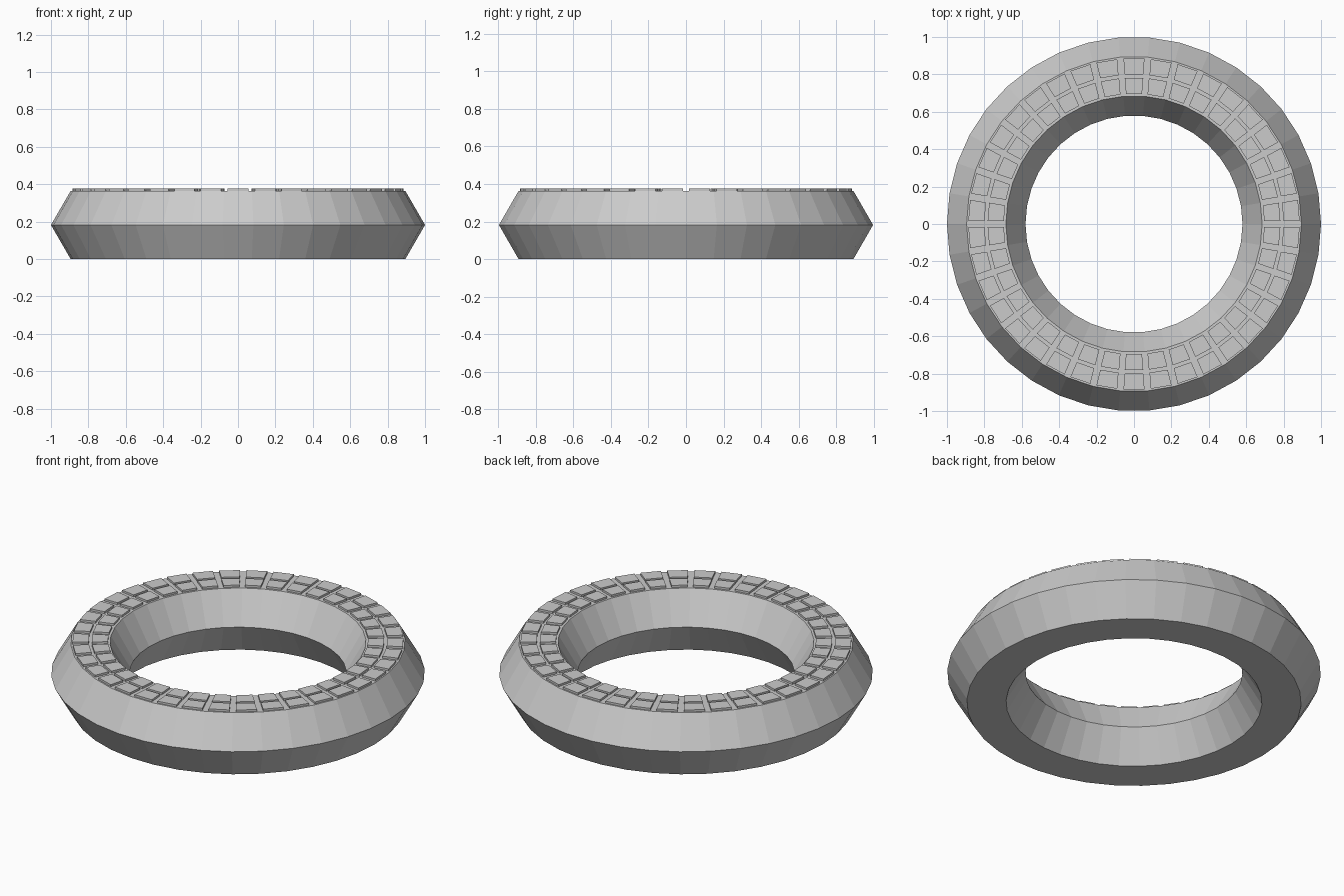
import bpy, bmesh, math
from math import sin, cos, pi

if "Cube" in bpy.data.objects:
    bpy.data.objects.remove(bpy.data.objects["Cube"])

SIDES = 38                 # segments round the ring
MAJOR, MINOR = 0.79, 0.21  # hexagonal tube
HALF_H = MINOR * sin(pi / 3)
TOP = 2 * HALF_H
TILE_TOP = TOP + 0.012

grey = bpy.data.materials.new("stone_grey")
grey.diffuse_color = (0.6, 0.6, 0.6, 1)
grey.use_nodes = True
grey.node_tree.nodes["Principled BSDF"].inputs["Base Color"].default_value = grey.diffuse_color


def finish(name, bm):
    bmesh.ops.recalc_face_normals(bm, faces=bm.faces)
    me = bpy.data.meshes.new(name)
    bm.to_mesh(me)
    bm.free()
    me.materials.append(grey)
    ob = bpy.data.objects.new(name, me)
    bpy.context.collection.objects.link(ob)
    return ob


# ring body: six-sided tube swept round, standing on its flat side
bm = bmesh.new()
loops = []
for i in range(SIDES):
    a = 2 * pi * i / SIDES
    loop = []
    for j in range(6):
        t = j * pi / 3
        r = MAJOR + MINOR * cos(t)
        loop.append(bm.verts.new((r * cos(a), r * sin(a), HALF_H + MINOR * sin(t))))
    loops.append(loop)
for i in range(SIDES):
    p, q = loops[i], loops[(i + 1) % SIDES]
    for j in range(6):
        k = (j + 1) % 6
        bm.faces.new((p[j], q[j], q[k], p[k]))
finish("ring_body", bm)


# raised tiles: two rows, one pair per ring segment
def tile_row(name, r0, r1, gap):
    bm = bmesh.new()
    for i in range(SIDES):
        a = 2 * pi * (i + 0.5) / SIDES
        corners = []
        for r, s in ((r0, -1), (r1, -1), (r1, 1), (r0, 1)):
            w = s * (r * math.tan(pi / SIDES) - gap / 2)
            corners.append((r * cos(a) - w * sin(a), r * sin(a) + w * cos(a)))
        low = [bm.verts.new((x, y, TOP - 0.004)) for x, y in corners]
        high = [bm.verts.new((x, y, TILE_TOP)) for x, y in corners]
        bm.faces.new(high)
        bm.faces.new(low[::-1])
        for j in range(4):
            k = (j + 1) % 4
            bm.faces.new((low[j], low[k], high[k], high[j]))
    finish(name, bm)


tile_row("outer_tiles", 0.798, 0.884, 0.034)
tile_row("inner_tiles", 0.695, 0.781, 0.030)
